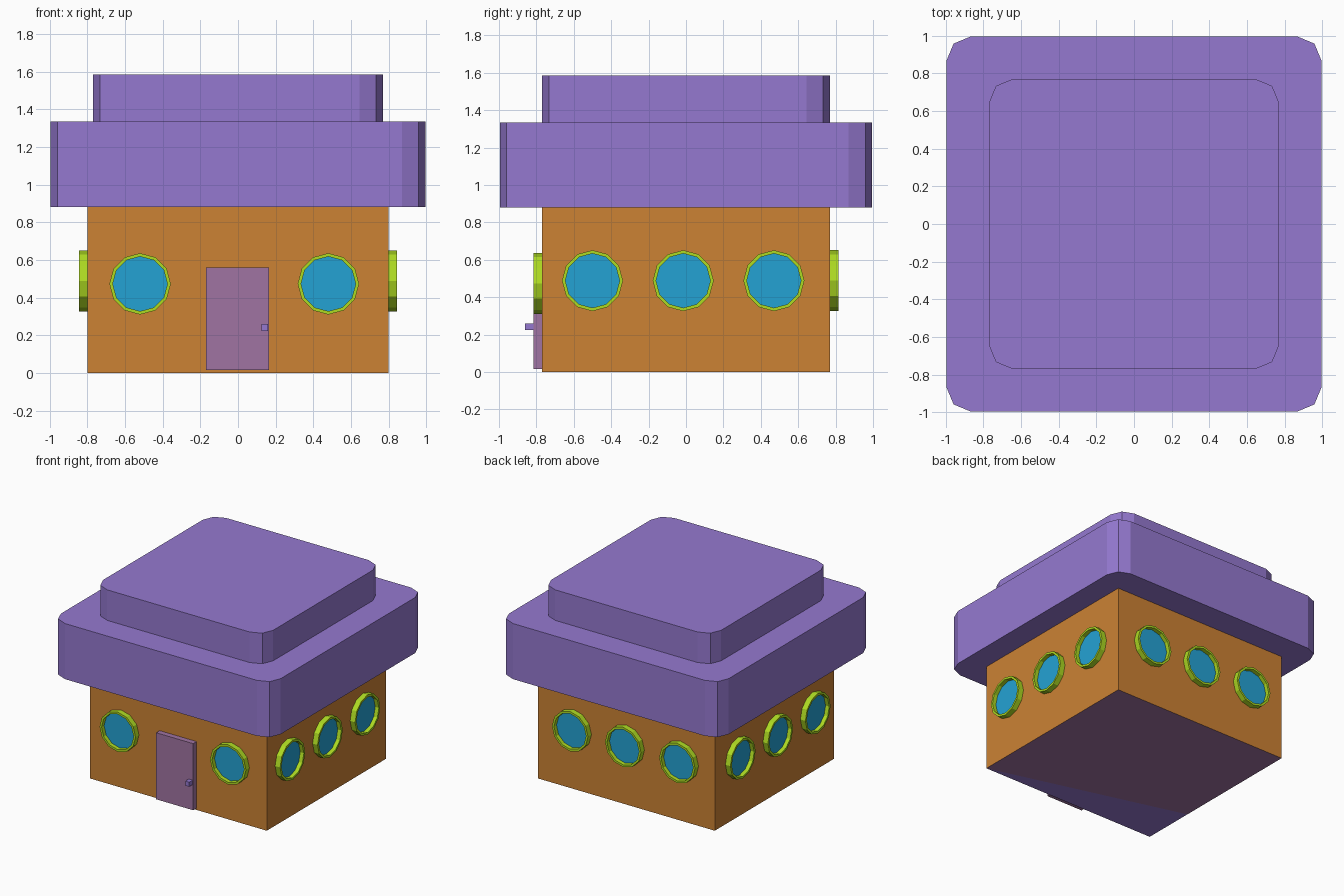
import bpy, bmesh, math
from mathutils import Matrix, Vector

if "Cube" in bpy.data.objects:
    bpy.data.objects.remove(bpy.data.objects["Cube"])


def material(name, hex_colour):
    def lin(c):
        c /= 255
        return c / 12.92 if c <= 0.04045 else ((c + 0.055) / 1.055) ** 2.4
    m = bpy.data.materials.new(name)
    m.diffuse_color = [lin(int(hex_colour[i:i + 2], 16)) for i in (0, 2, 4)] + [1]
    m.use_nodes = True
    m.node_tree.nodes["Principled BSDF"].inputs["Base Color"].default_value = m.diffuse_color
    return m


PURPLE = material("purple", "9579D0")
ORANGE = material("orange", "CC8234")
MAUVE = material("mauve", "A074A2")
LIME = material("lime", "AEDB22")
BLUE = material("blue", "24A2D4")


def finish(name, bm, *mats):
    bmesh.ops.recalc_face_normals(bm, faces=bm.faces)
    me = bpy.data.meshes.new(name)
    bm.to_mesh(me)
    bm.free()
    for m in mats:
        me.materials.append(m)
    ob = bpy.data.objects.new(name, me)
    bpy.context.collection.objects.link(ob)
    return ob


def box_bm(lo, hi):
    lo, hi = Vector(lo), Vector(hi)
    bm = bmesh.new()
    bmesh.ops.create_cube(bm, size=1, matrix=Matrix.Translation((lo + hi) / 2)
                          @ Matrix.Diagonal((*(hi - lo), 1)))
    return bm


# walls, with the underside split into mauve and a purple front wedge
bm = box_bm((-0.8, -0.77, 0), (0.8, 0.77, 0.88))
bottom = min(bm.faces, key=lambda f: f.calc_center_median().z)
a, b = Vector((0.8, -0.77, 0)), Vector((-0.8, -0.33, 0))
normal = (b - a).cross(Vector((0, 0, 1))).normalized()
bmesh.ops.bisect_plane(bm, geom=[bottom, *bottom.edges, *bottom.verts],
                       dist=1e-4, plane_co=a, plane_no=normal)
for f in bm.faces:
    c = f.calc_center_median()
    if c.z < 0.01:
        front = c.y < -0.33 - 0.44 * (c.x + 0.8) / 1.6
        f.material_index = 2 if front else 1
finish("walls", bm, ORANGE, MAUVE, PURPLE)


# two-tier roof with rounded upright corners
def roof_tier(name, half, z0, z1):
    bm = box_bm((-half, -half, z0), (half, half, z1))
    uprights = [e for e in bm.edges if abs(e.verts[0].co.z - e.verts[1].co.z) > 0.1]
    bmesh.ops.bevel(bm, geom=uprights, offset=0.125, segments=2, profile=0.5,
                    affect='EDGES')
    finish(name, bm, PURPLE)


roof_tier("lower_roof", 0.995, 0.88, 1.335)
roof_tier("upper_roof", 0.77, 1.335, 1.585)

# door and knob
finish("door", box_bm((-0.17, -0.815, 0.015), (0.165, -0.76, 0.56)), MAUVE)
finish("door_knob", box_bm((0.125, -0.86, 0.223), (0.16, -0.81, 0.26)), PURPLE)


# twelve-sided porthole: lime rim around a recessed blue pane
def porthole(name, x, y, z, turn):
    bm = bmesh.new()
    profile = [(0.163, 0.0), (0.163, -0.045), (0.145, -0.045), (0.145, -0.012)]
    loops = []
    for r, d in profile:
        loops.append([bm.verts.new((r * math.cos(i * math.pi / 6), d,
                                    r * math.sin(i * math.pi / 6)))
                      for i in range(12)])
    for p, q in zip(loops, loops[1:]):
        for i in range(12):
            j = (i + 1) % 12
            bm.faces.new((p[i], p[j], q[j], q[i]))
    bm.faces.new(loops[-1]).material_index = 1
    bm.faces.new(loops[0])
    ob = finish(name, bm, LIME, BLUE)
    ob.location = (x, y, z)
    ob.rotation_euler.z = math.radians(turn)


for i, x in enumerate((-0.52, 0.48)):
    porthole(f"front_window_{i}", x, -0.77, 0.473, 0)
for i, x in enumerate((-0.49, 0.0, 0.48)):
    porthole(f"back_window_{i}", x, 0.77, 0.488, 180)
for i, y in enumerate((-0.5, -0.015, 0.47)):
    porthole(f"right_window_{i}", 0.8, y, 0.488, 90)
    porthole(f"left_window_{i}", -0.8, y, 0.488, -90)
